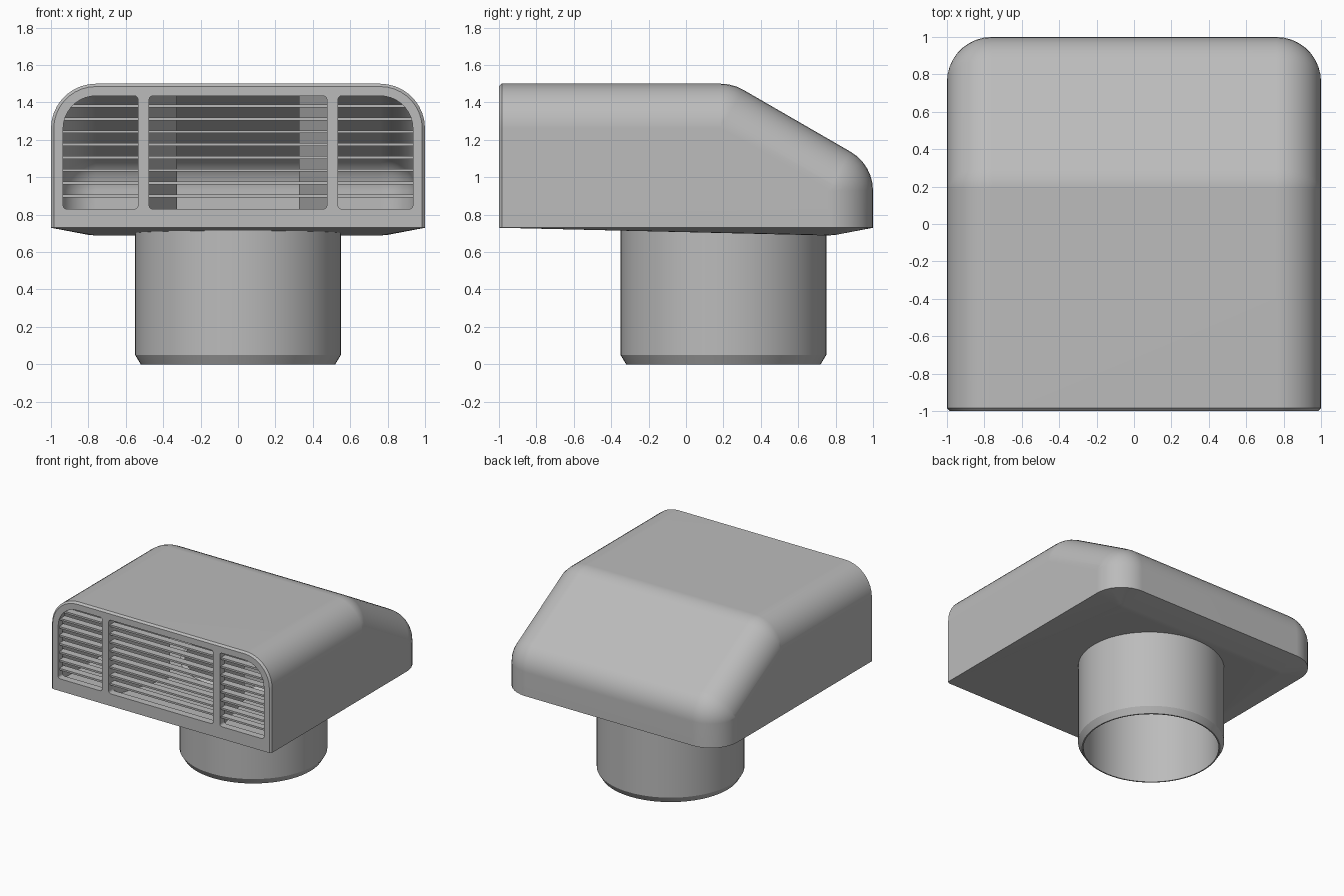
import bpy
import bmesh
from math import sin, cos, tan, radians
from mathutils import Vector, Matrix

cube = bpy.data.objects.get("Cube")
if cube:
    bpy.data.objects.remove(cube)

grey = bpy.data.materials.new("light_grey_plastic")
grey.use_nodes = True
colour = (0.5, 0.5, 0.5, 1)
grey.diffuse_color = colour
grey.node_tree.nodes["Principled BSDF"].inputs["Base Color"].default_value = colour


def make_object(name, bm):
    bmesh.ops.recalc_face_normals(bm, faces=bm.faces)
    mesh = bpy.data.meshes.new(name)
    bm.to_mesh(mesh)
    bm.free()
    mesh.materials.append(grey)
    obj = bpy.data.objects.new(name, mesh)
    bpy.context.collection.objects.link(obj)
    return obj


def select(obj):
    bpy.ops.object.select_all(action='DESELECT')
    obj.select_set(True)
    bpy.context.view_layer.objects.active = obj


def smooth(obj):
    select(obj)
    bpy.ops.object.shade_smooth_by_angle(angle=radians(25))
    obj.modifiers.new("face_weighting", 'WEIGHTED_NORMAL').keep_sharp = True


def disc(x, y, z, r, flat):
    """Circle of points, flat along the given axis."""
    pts = []
    for i in range(36):
        a, b = r * cos(radians(i * 10)), r * sin(radians(i * 10))
        pts.append(Vector((x + a, y, z + b) if flat == 'y' else (x + a, y + b, z)))
    return pts


def ball(x, y, z, r):
    """Sphere of points with its poles along x."""
    pts = [Vector((x - r, y, z)), Vector((x + r, y, z))]
    for i in range(1, 18):
        ring, dx = r * sin(radians(i * 10)), r * cos(radians(i * 10))
        for j in range(36):
            a = radians(j * 10)
            pts.append(Vector((x + dx, y + ring * cos(a), z + ring * sin(a))))
    return pts


def hull(name, pts):
    bm = bmesh.new()
    for p in pts:
        bm.verts.new(p)
    bmesh.ops.remove_doubles(bm, verts=bm.verts, dist=0.0001)
    bmesh.ops.convex_hull(bm, input=bm.verts)
    loose = [v for v in bm.verts if not v.link_faces]
    bmesh.ops.delete(bm, geom=loose, context='VERTS')
    bmesh.ops.dissolve_limit(bm, angle_limit=radians(0.5), verts=bm.verts, edges=bm.edges)
    return make_object(name, bm)


def box(name, size, centre):
    bm = bmesh.new()
    bmesh.ops.create_cube(bm, size=1, matrix=Matrix.Translation(centre) @ Matrix.Diagonal((*size, 1)))
    return make_object(name, bm)


def lathe(name, profile, y):
    """Closed ring turned about a vertical axis."""
    bm = bmesh.new()
    loop = [bm.verts.new((r, y, z)) for r, z in profile]
    edges = [bm.edges.new((loop[i - 1], loop[i])) for i in range(len(loop))]
    bmesh.ops.spin(bm, geom=loop + edges, cent=(0, y, 0), axis=(0, 0, 1),
                   angle=radians(360), steps=64, use_merge=True)
    bmesh.ops.remove_doubles(bm, verts=bm.verts, dist=0.0001)
    return make_object(name, bm)


def cut(obj, cutter):
    mod = obj.modifiers.new("cut", 'BOOLEAN')
    mod.operation, mod.solver, mod.object = 'DIFFERENCE', 'EXACT', cutter
    select(obj)
    bpy.ops.object.modifier_apply(modifier=mod.name)
    bpy.data.objects.remove(cutter)


# Hood dimensions
R, CX, BASE, TOP = 0.24, 0.76, 0.73, 1.5
RIDGE_Y = 0.25 - R * tan(radians(15))
BACK_Z = TOP - 0.75 * tan(radians(30)) - R * tan(radians(30))
PIPE_Y = 0.2


def hood_points(r, floor, front, lip):
    """Rounded hood with a sloping back; the radius sets how far it swells."""
    pts = []
    for s in (-1, 1):
        x = s * CX
        pts += ball(x, RIDGE_Y, TOP - R, r) + ball(x, CX, BACK_Z, r)
        pts += disc(x, CX, floor, r, 'z')
        pts += disc(x, front + lip, TOP - R, r, 'y') + disc(x, front, TOP - R, r - lip, 'y')
        pts += [Vector((s * (CX + r), front + lip, floor)),
                Vector((s * (CX + r - lip), front, floor))]
    return pts


# Hollow hood
hood = hull("hood", hood_points(R, BASE, -1, 0.015))
cut(hood, hull("cavity", hood_points(0.19, 0.79, -0.94, 0.005)))

# Three grille openings in the front wall
small = 0.02
for left, right in ((-0.935, -0.535), (-0.475, 0.475), (0.535, 0.935)):
    pts = []
    for y in (-1.1, -0.9):
        for x, inward in ((left, 1), (right, -1)):
            r = 0.175 if abs(x) > 0.9 else small
            pts += disc(x + inward * r, y, 1.435 - r, r, 'y')
            pts += disc(x + inward * small, y, 0.83 + small, small, 'y')
    cut(hood, hull("opening", pts))

# Pipe hole through the floor
bm = bmesh.new()
bmesh.ops.create_cone(bm, cap_ends=True, segments=64, radius1=0.53, radius2=0.53, depth=0.3,
                      matrix=Matrix.Translation((0, PIPE_Y, BASE)))
cut(hood, make_object("pipe_hole", bm))
smooth(hood)

# Outlet pipe with a chamfered end
pipe = lathe("outlet_pipe", [(0.52, 0), (0.55, 0.05), (0.55, 0.76), (0.51, 0.79), (0.51, 0)], PIPE_Y)
smooth(pipe)

# Horizontal louvre slats, shorter where they meet the rounded corners
for i in range(8):
    z = 0.9 + i * 0.0686
    rise = max(0, z - (TOP - R))
    half = CX + (0.185 ** 2 - rise ** 2) ** 0.5
    box("louvre_slat_%d" % (i + 1), (2 * half, 0.06, 0.015), (0, -0.955, z))

# Inner guide vanes converging toward the pipe
for side, s in (("right", -1), ("left", 1)):
    pts = [Vector((s * (x + t), y, z)) for x, y in ((0.48, -0.95), (0.325, -0.42))
           for t in (0, 0.03) for z in (0.78, 1.46)]
    hull(side + "_guide_vane", pts)
